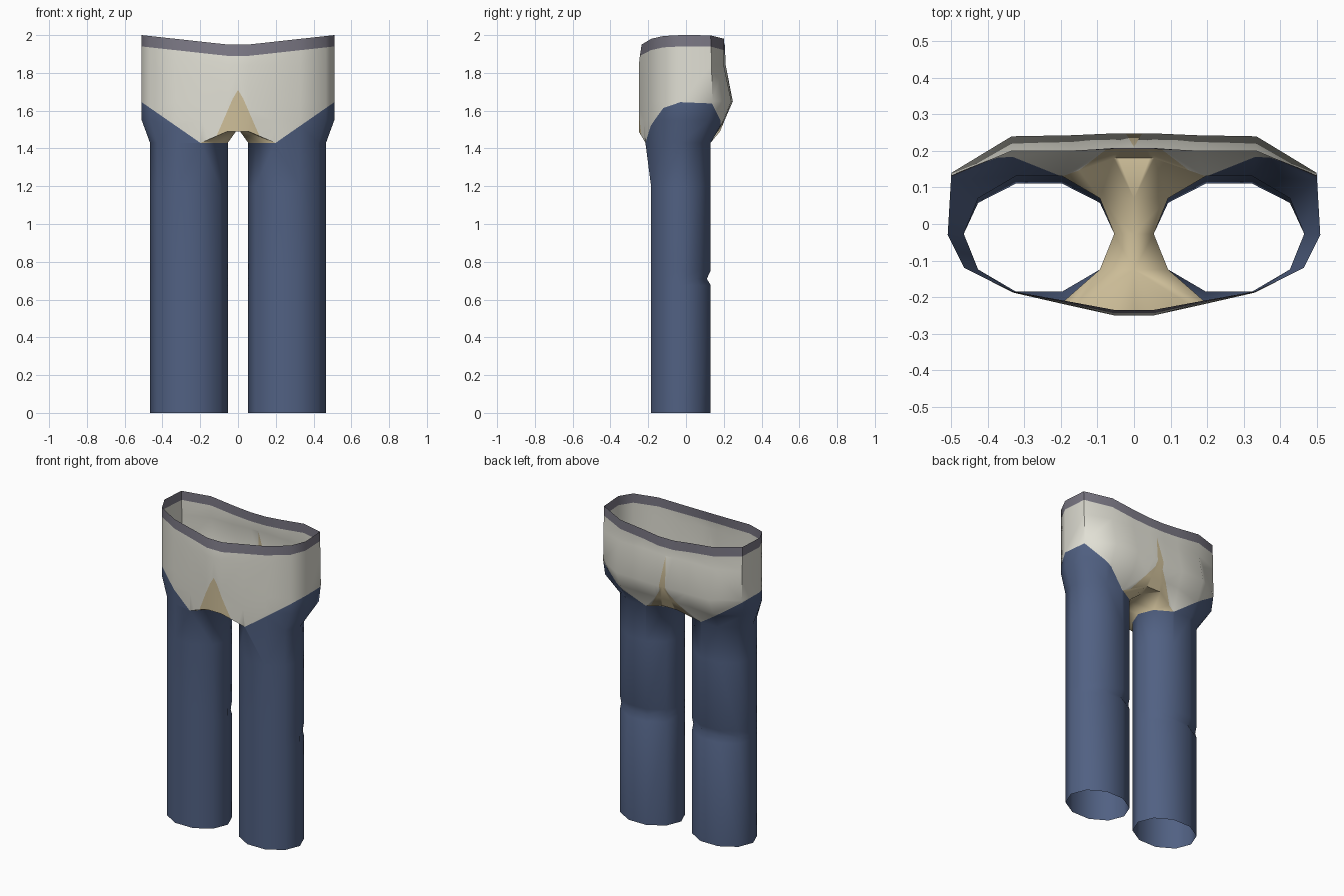
import bpy, bmesh, math
from mathutils import Vector

if "Cube" in bpy.data.objects:
    bpy.data.objects.remove(bpy.data.objects["Cube"])


def material(name, rgb):
    m = bpy.data.materials.new(name)
    m.diffuse_color = (*rgb, 1)
    m.use_nodes = True
    m.node_tree.nodes["Principled BSDF"].inputs["Base Color"].default_value = m.diffuse_color
    return m


BLUE, CREAM, TAN, GREY = range(4)
mats = [material("denim_blue", (0.082, 0.119, 0.226)),
        material("cream_cloth", (0.75, 0.74, 0.66)),
        material("tan_patch", (0.62, 0.52, 0.32)),
        material("waist_grey", (0.20, 0.19, 0.235))]

bm = bmesh.new()


def face(verts, mat):
    f = bm.faces.new(verts)
    f.material_index = mat
    return f


# Leg: ten-sided tube with a pinched knee at the back
def leg_ring(z, back=1.0, front_push=0.0):
    ring = []
    for i in range(10):
        a = math.radians(36 * i)
        y = 0.166 * math.sin(a)
        if y > 0:
            y *= back
        if i == 7:
            y -= front_push
        ring.append(bm.verts.new((0.26 + 0.206 * math.cos(a), -0.027 + y, z)))
    return ring


rings = [leg_ring(0), leg_ring(0.675), leg_ring(0.71, 0.87), leg_ring(0.755),
         leg_ring(1.2), leg_ring(1.43, 1.0, 0.03)]
for lo, hi in zip(rings, rings[1:]):
    for i in range(10):
        j = (i + 1) % 10
        face((lo[i], lo[j], hi[j], hi[i]), BLUE)
leg = rings[-1]

# Hips: columns from front centre, round the side, to back centre
# x, then y at the low, bulge, high and top levels
columns = [(0.0, -0.25, -0.25, -0.25, -0.235),
           (0.055, -0.25, -0.25, -0.25, -0.235),
           (0.19, -0.22, -0.22, -0.218, -0.21),
           (0.33, -0.188, -0.188, -0.188, -0.185),
           (0.465, -0.12, -0.12, -0.12, -0.12),
           (0.51, -0.03, -0.03, -0.03, -0.03),
           (0.50, 0.12, 0.14, 0.135, 0.13),
           (0.335, 0.20, 0.24, 0.20, 0.20),
           (0.17, 0.205, 0.243, 0.20, 0.20),
           (0.055, 0.205, 0.248, 0.21, 0.205),
           (0.0, 0.205, 0.248, 0.21, 0.205)]
leg_order = [7, 8, 9, 0, 1, 2, 3]
grid = []
for c, (x, y_low, y_mid, y_high, y_top) in enumerate(columns):
    top = 1.95 + 0.05 * max(0, x - 0.055) / 0.455
    if c < 2:
        base = bm.verts.new((x, -0.25, 1.49))
    elif c > 8:
        base = bm.verts.new((x, 0.18, 1.49))
    else:
        base = leg[leg_order[c - 2]]
    y_band = y_high + (y_top - y_high) * 0.4
    levels = [(y_low, 1.55), (y_mid, 1.65), (y_high, 1.84),
              (y_band, top - 0.06), (y_top, top)]
    grid.append([base] + [bm.verts.new((x, y, z)) for y, z in levels])

hip_faces = []
for a, b in zip(grid, grid[1:]):
    for k in range(5):
        f = face((a[k], b[k], b[k + 1], a[k + 1]), GREY if k == 4 else CREAM)
        if k < 4:
            hip_faces.append(f)

# Crotch saddle between the inner leg edges and the centre line
mid = [bm.verts.new((0, y, 1.505)) for y in (-0.125, -0.027, 0.07)]
face((grid[0][0], mid[0], grid[1][0]), TAN)
face((grid[1][0], mid[0], leg[6], leg[7]), TAN)
face((mid[0], mid[1], leg[5], leg[6]), TAN)
face((mid[1], mid[2], leg[4], leg[5]), TAN)
face((mid[2], grid[9][0], leg[3], leg[4]), TAN)
face((mid[2], grid[10][0], grid[9][0]), TAN)


# Colour borders: cut the cream faces along straight lines in x and z
def line(p, q):
    d = Vector((q[0] - p[0], 0, q[1] - p[1]))
    return Vector((p[0], 0, p[1])), Vector((-d.z, 0, d.x)).normalized()


def cut(border, side):
    fs = [f for f in bm.faces if f.material_index == CREAM
          and f.calc_center_median().y * side >= 0]
    geom = set(fs)
    for f in fs:
        geom.update(f.edges)
        geom.update(f.verts)
    bmesh.ops.bisect_plane(bm, geom=list(geom), dist=1e-5,
                           plane_co=border[0], plane_no=border[1])


def inside(p, border):
    return (p - border[0]).dot(border[1])


thigh = line((0.2, 1.43), (0.51, 1.645))
front_patch = line((0.125, 1.44), (0.025, 1.67))
front_tip = line((0.03, 1.66), (0.0, 1.71))
back_flare = line((0.15, 1.45), (0.03, 1.61))
back_spike = line((0.035, 1.55), (0.008, 1.77))
for side in (-1, 1):
    cut(thigh, side)
for border in (front_patch, front_tip):
    cut(border, -1)
for border in (back_flare, back_spike):
    cut(border, 1)
for f in bm.faces:
    if f.material_index != CREAM:
        continue
    p = f.calc_center_median()
    if inside(p, thigh) * inside(Vector((0.5, 0, 1.0)), thigh) > 0:
        f.material_index = BLUE
        continue
    seed = Vector((0, 0, 1.45))

    def within(b):
        return inside(p, b) * inside(seed, b) > 0
    if p.y < 0:
        tan = within(front_patch) and within(front_tip)
    else:
        tan = within(back_flare) or (within(back_spike) and p.z < 1.8)
    if tan:
        f.material_index = TAN

bmesh.ops.recalc_face_normals(bm, faces=bm.faces[:])
mesh = bpy.data.meshes.new("trousers")
bm.to_mesh(mesh)
bm.free()
for m in mats:
    mesh.materials.append(m)
obj = bpy.data.objects.new("trousers", mesh)
bpy.context.collection.objects.link(obj)
bpy.context.view_layer.objects.active = obj
obj.select_set(True)
bpy.ops.object.shade_smooth_by_angle(angle=math.radians(60))

# Left half
mirror = obj.modifiers.new("left_half", 'MIRROR')
mirror.use_clip = True
mirror.merge_threshold = 0.0005
